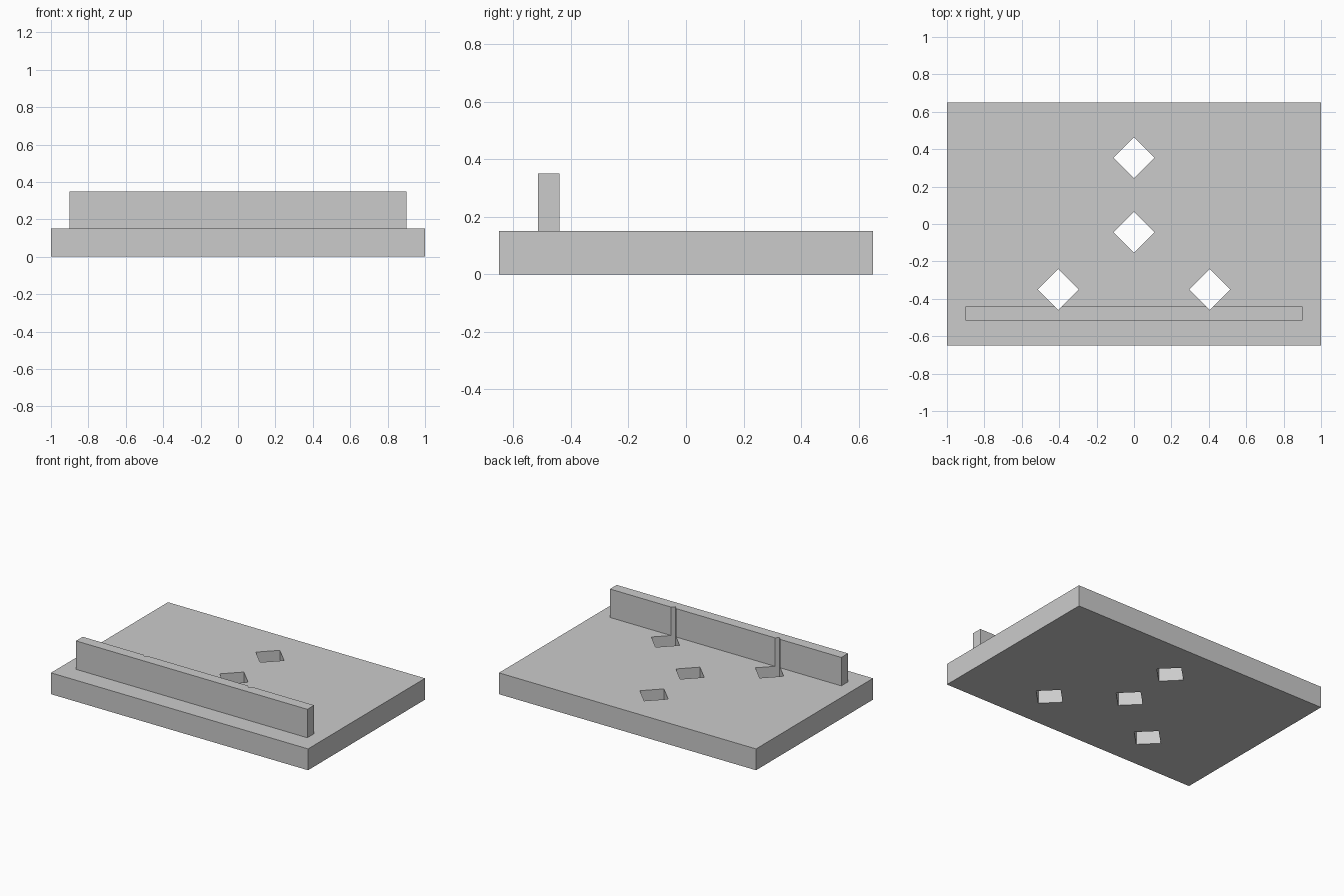
import bpy
import math

if "Cube" in bpy.data.objects:
    bpy.data.objects.remove(bpy.data.objects["Cube"])

grey = bpy.data.materials.new("light_grey")
grey.diffuse_color = (0.6, 0.6, 0.6, 1)
grey.use_nodes = True
grey.node_tree.nodes["Principled BSDF"].inputs["Base Color"].default_value = grey.diffuse_color


def box(name, low, high):
    """Box between two opposite corners."""
    mid = [(a + b) / 2 for a, b in zip(low, high)]
    bpy.ops.mesh.primitive_cube_add(size=1, location=mid)
    ob = bpy.context.object
    ob.name = name
    ob.scale = [b - a for a, b in zip(low, high)]
    bpy.ops.object.transform_apply(location=True, rotation=False, scale=True)
    ob.data.materials.append(grey)
    return ob


# Slab and the upright rail near its front edge
slab = box("slab", (-1, -0.65, 0), (1, 0.65, 0.15))
rail = box("rail", (-0.9, -0.515, 0.15), (0.9, -0.44, 0.35))

# Diamond holes through the slab; the front pair also notch the back of the rail
HOLE_RADIUS = 0.11
for x, y in [(0, 0.355), (0, -0.045), (-0.405, -0.35), (0.405, -0.35)]:
    side = HOLE_RADIUS * math.sqrt(2)
    cutter = box("hole_cutter", (-side / 2, -side / 2, -0.5), (side / 2, side / 2, 1))
    cutter.rotation_euler.z = math.pi / 4
    cutter.location.x += x
    cutter.location.y += y
    cutter.hide_render = True
    bpy.context.view_layer.update()
    for part in (slab, rail) if x else (slab,):
        mod = part.modifiers.new("hole", 'BOOLEAN')
        mod.operation = 'DIFFERENCE'
        mod.solver = 'EXACT'
        mod.object = cutter
        bpy.context.view_layer.objects.active = part
        bpy.ops.object.modifier_apply(modifier=mod.name)
    bpy.data.objects.remove(cutter)
